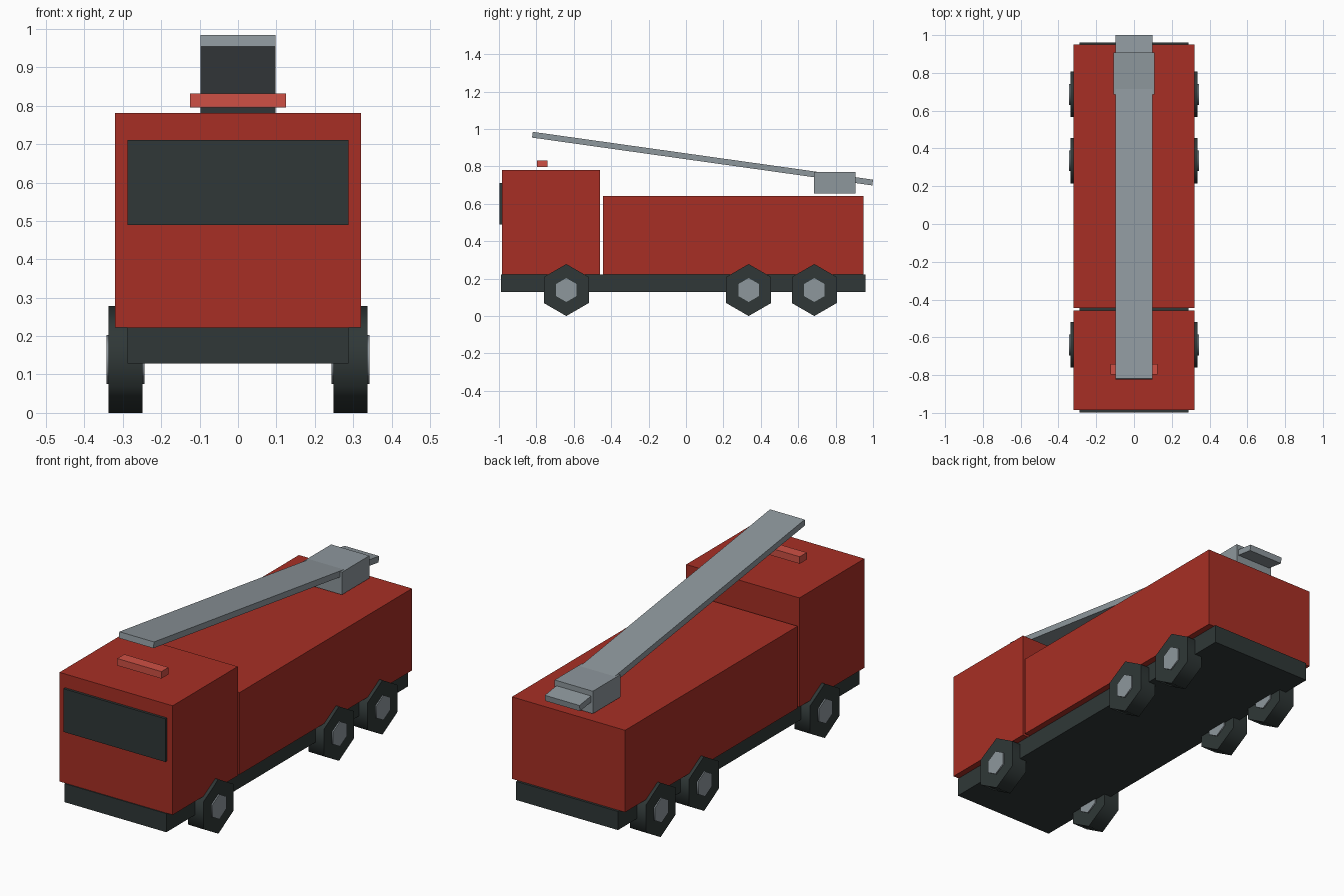
import bpy
import math

cube = bpy.data.objects.get("Cube")
if cube:
    bpy.data.objects.remove(cube, do_unlink=True)


def make_material(name, rgb):
    mat = bpy.data.materials.new(name)
    mat.use_nodes = True
    mat.diffuse_color = (*rgb, 1)
    mat.node_tree.nodes["Principled BSDF"].inputs["Base Color"].default_value = (*rgb, 1)
    return mat


red = make_material("body red", (0.39, 0.028, 0.018))
bright_red = make_material("beacon red", (0.62, 0.08, 0.058))
dark = make_material("dark rubber", (0.029, 0.039, 0.038))
steel = make_material("steel grey", (0.27, 0.31, 0.335))


def finish(name, mat):
    obj = bpy.context.object
    obj.name = obj.data.name = name
    obj.data.materials.append(mat)
    return obj


def box(name, mat, half_width, y, z):
    """Box centred on x, spanning the y and z ranges."""
    bpy.ops.mesh.primitive_cube_add(
        size=1, location=(0, (y[0] + y[1]) / 2, (z[0] + z[1]) / 2))
    obj = finish(name, mat)
    obj.scale = (2 * half_width, y[1] - y[0], z[1] - z[0])
    bpy.ops.object.transform_apply(location=False, rotation=False, scale=True)
    return obj


def hex_drum(name, mat, radius, width, x, y, z):
    """Six-sided drum along x with a corner pointing up and a smooth rim."""
    bpy.ops.mesh.primitive_cylinder_add(vertices=6, radius=radius, depth=width)
    obj = finish(name, mat)
    obj.rotation_euler = (0, math.pi / 2, 0)
    for v in obj.data.vertices:
        v.co.x, v.co.y = v.co.y, -v.co.x
    obj.location = (x, y, z)
    bpy.ops.object.shade_smooth_by_angle(angle=math.radians(70))
    return obj


# Chassis and bodywork
box("chassis", dark, 0.288, (-0.99, 0.961), (0.128, 0.223))
box("cab", red, 0.32, (-0.985, -0.459), (0.223, 0.781))
box("rear_body", red, 0.32, (-0.445, 0.949), (0.223, 0.642))
box("windshield", dark, 0.288, (-0.998, -0.98), (0.49, 0.711))
box("beacon_bar", bright_red, 0.125, (-0.797, -0.74), (0.796, 0.832))

# Ladder, tilted up towards the cab, on its mount
box("ladder_mount", steel, 0.108, (0.685, 0.907), (0.654, 0.769))
ladder = box("ladder", steel, 0.098, (-0.83, 1.007), (0.826, 0.857))
ladder.rotation_euler.x = math.radians(-8)

# Wheels: one front axle, two rear axles
for axle, y in (("front", -0.64), ("middle", 0.335), ("rear", 0.686)):
    for side, sign in (("left", 1), ("right", -1)):
        hex_drum(f"{axle}_{side}_tyre", dark, 0.139, 0.088, sign * 0.293, y, 0.139)
        hex_drum(f"{axle}_{side}_hub", steel, 0.064, 0.1, sign * 0.293, y, 0.139)
